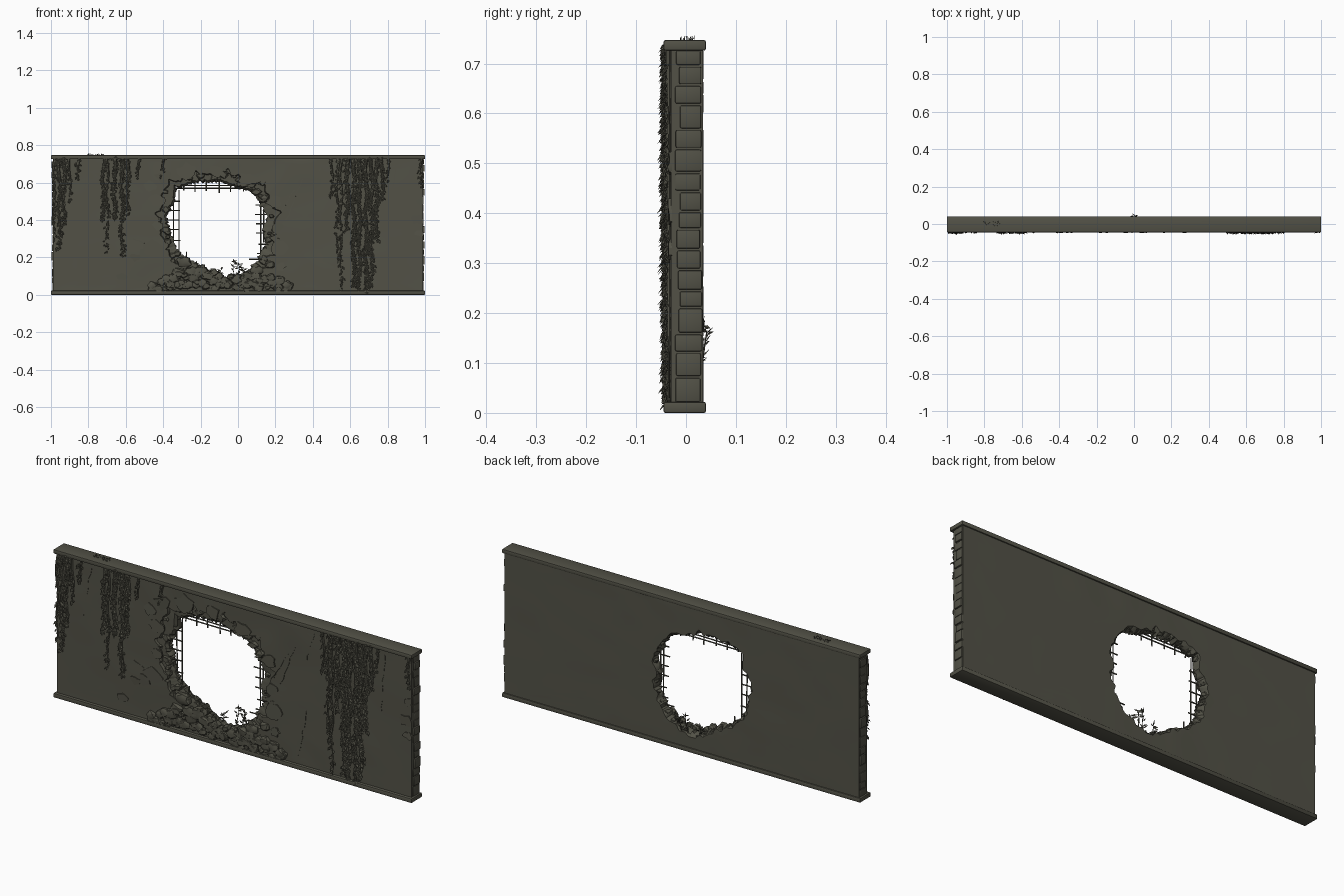
import bpy, bmesh, random
from math import sin, cos, pi, atan2, tau
from mathutils import Vector, Matrix, noise

random.seed(4)
R = random.uniform
if "Cube" in bpy.data.objects:
    bpy.data.objects.remove(bpy.data.objects["Cube"])

stone = bpy.data.materials.new("weathered olive grey")
COLOR = (0.085, 0.083, 0.062, 1)
stone.diffuse_color = COLOR
stone.use_nodes = True
stone.node_tree.nodes["Principled BSDF"].inputs["Base Color"].default_value = COLOR


def finish(bm, name, angle=0.6):
    bmesh.ops.recalc_face_normals(bm, faces=bm.faces)
    me = bpy.data.meshes.new(name)
    bm.to_mesh(me)
    bm.free()
    ob = bpy.data.objects.new(name, me)
    bpy.context.collection.objects.link(ob)
    me.materials.append(stone)
    bpy.ops.object.select_all(action="DESELECT")
    ob.select_set(True)
    bpy.context.view_layer.objects.active = ob
    bpy.ops.object.shade_smooth_by_angle(angle=angle)
    return ob


def box(bm, x0, x1, y0, y1, z0, z1, bevel=0.0):
    m = Matrix.Translation(((x0 + x1) / 2, (y0 + y1) / 2, (z0 + z1) / 2)) @ Matrix.Diagonal((x1 - x0, y1 - y0, z1 - z0, 1))
    verts = bmesh.ops.create_cube(bm, size=1, matrix=m)["verts"]
    if bevel:
        edges = {e for v in verts for e in v.link_edges}
        bmesh.ops.bevel(bm, geom=list(edges), offset=bevel, segments=2, affect="EDGES", profile=0.5)


def tube(bm, pts, r0, r1, sides=5):
    rings = []
    for i, p in enumerate(pts):
        t = (pts[min(i + 1, len(pts) - 1)] - pts[max(i - 1, 0)]).normalized()
        a = t.orthogonal().normalized()
        b = t.cross(a)
        r = r0 + (r1 - r0) * i / (len(pts) - 1)
        rings.append([bm.verts.new(p + (a * cos(k * tau / sides) + b * sin(k * tau / sides)) * r) for k in range(sides)])
    for a, b in zip(rings, rings[1:]):
        for k in range(sides):
            bm.faces.new((a[k], a[k - 1], b[k - 1], b[k]))
    bm.faces.new(rings[0])
    bm.faces.new(rings[-1])


def leaf(bm, base, direction, length, width):
    d = direction.normalized()
    side = d.cross(Vector((0, -1, 0.3))).normalized() * width
    lift = side.cross(d).normalized() * width * 0.5
    mid = base + d * length * 0.45
    b, l, r, c, t = [bm.verts.new(p) for p in (base, mid - side, mid + side, mid + lift, base + d * length)]
    for f in ((b, l, c), (b, c, r), (l, t, c), (c, t, r), (b, t, l), (b, r, t)):
        bm.faces.new(f)


def rock(bm, c, size, seed, sub=2):
    vs = bmesh.ops.create_icosphere(bm, subdivisions=sub, radius=1)["verts"]
    rot = Matrix.Rotation(R(0, tau), 3, "Y")
    for v in vs:
        q = v.co.copy()
        for k in range(3):
            q[k] = max(-0.75, min(0.75, q[k]))
        q *= 1 + 0.22 * noise.noise(q * 1.5 + Vector((seed, 0, 0)))
        q = rot @ q
        v.co = Vector(c) + Vector((q.x * size[0], q.y * size[1], q.z * size[2]))


# Breach outline
CENTRE = Vector((-0.11, 0, 0.35))
OUTLINE = [(-.33, .57), (-.22, .6), (-.1, .605), (0, .57), (.08, .55), (.12, .48), (.16, .42), (.13, .35),
           (.15, .28), (.11, .2), (.08, .15), (0, .1), (-.08, .09), (-.15, .13), (-.2, .16), (-.28, .2),
           (-.33, .25), (-.36, .33), (-.38, .42), (-.34, .5)]


def breach(ang):
    d = Vector((cos(ang), 0, sin(ang)))
    for i, (x, z) in enumerate(OUTLINE):
        px, pz = OUTLINE[i - 1]
        ax, az, ex, ez = px - CENTRE.x, pz - CENTRE.z, x - px, z - pz
        den = d.x * ez - d.z * ex
        if abs(den) < 1e-9:
            continue
        t, s = (ax * ez - az * ex) / den, (ax * d.z - az * d.x) / den
        if t > 0 and -1e-6 <= s <= 1 + 1e-6:
            return t
    return 0.25


def border(ang):
    d = Vector((cos(ang), 0, sin(ang)))
    tx = ((0.99 if d.x > 0 else -0.99) - CENTRE.x) / d.x if abs(d.x) > 1e-6 else 9
    tz = ((0.735 if d.z > 0 else 0.01) - CENTRE.z) / d.z if abs(d.z) > 1e-6 else 9
    return min(tx, tz)


# Wall slab: rings from the outer edge through the breach and back
angles = [i * tau / 220 - pi for i in range(220)]
angles += [atan2(z - CENTRE.z, x - CENTRE.x) for x in (-.99, .99) for z in (.01, .735)]
angles.sort()
bm = bmesh.new()
columns = []
for a in angles:
    d = Vector((cos(a), 0, sin(a)))
    h, o = breach(a), border(a)
    n1 = noise.noise(d * 9) * 0.02
    n2 = noise.noise(d * 22 + Vector((5, 5, 5))) * 0.018
    rim = min(h + 0.055 + 2 * n1 + n2, o * 0.93)
    path = [(o + (rim - o) * k / 10, -0.03, 0.003) for k in range(11)]
    path += [(rim - 0.006, -0.018, 0.005), (h + 0.012 + n2, -0.016, 0.01), (h + n2, -0.006, 0.004),
             (h + n2 + 0.004, 0.018, 0.004), (h + 0.012 - n1, 0.034, 0)]
    path += [(h + 0.012 - n1 + (o - h - 0.012 + n1) * k / 10, 0.034, 0.0015) for k in range(1, 11)]
    col = []
    for r, y, amp in path:
        p = CENTRE + d * r
        p.y = y + (noise.noise(p * 7 + Vector((0, y * 90, 0))) * amp if r < o - 1e-4 else 0)
        col.append(bm.verts.new(p))
    columns.append(col)
for i, col in enumerate(columns):
    prev = columns[i - 1]
    for k in range(len(col)):
        bm.faces.new((prev[k - 1], prev[k], col[k], col[k - 1]))
finish(bm, "wall")

# Coping and plinth
for name, z0, z1 in (("top_coping", 0.726, 0.747), ("bottom_plinth", 0, 0.022)):
    bm = bmesh.new()
    box(bm, -1, 1, -0.045, 0.04, z0, z1, 0.004)
    finish(bm, name)

# Brick ends
bm = bmesh.new()
for s in (-1, 1):
    z = 0.022
    while z < 0.7:
        h = R(0.03, 0.05)
        x0, x1 = sorted((s * 0.975, s * R(0.992, 0.998)))
        box(bm, x0, x1, R(-0.022, -0.012), R(0.028, 0.033), z, min(z + h, 0.726), 0.003)
        z += h + 0.004
finish(bm, "end_bricks")

# Broken masonry around the breach
bm = bmesh.new()
for i in range(85):
    a = R(0, tau)
    r = breach(a) + R(0.012, 0.075)
    s = R(0.011, 0.025)
    rock(bm, (CENTRE.x + cos(a) * r, R(-0.02, -0.012), CENTRE.z + sin(a) * r), (s * 1.4, 0.016, s), i, 1)
for i in range(34):
    a = i * tau / 34
    r = breach(a) + 0.012
    rock(bm, (CENTRE.x + cos(a) * r, 0.012, CENTRE.z + sin(a) * r), (R(.014, .024), 0.02, R(.012, .02)), i + 99, 1)
finish(bm, "broken_masonry", 0.4)

# Fallen rubble heaped below the breach
bm = bmesh.new()
for i in range(120):
    x = R(-0.46, 0.28)
    top = 0.02 + 0.17 * max(0, 1 - abs(x + 0.09) / 0.4) ** 0.8
    z = R(0.02, min(top, 0.1 if -0.12 < x < 0.1 else 0.16))
    s = R(0.012, 0.03)
    rock(bm, (x, -0.03, z + s * 0.3), (s * 1.25, R(0.012, 0.022), s), i)
for i, (x, z, s) in enumerate([(-.29, .175, .04), (-.2, .13, .038), (-.32, .12, .035), (-.24, .09, .036), (.1, .13, .035),
                               (-.12, .085, .03), (.14, .08, .035), (.04, .085, .03), (-.38, .07, .03), (.17, .16, .028)]):
    rock(bm, (x, -0.022, z), (s * 1.2, 0.026, s * 0.85), i * 3)
finish(bm, "rubble", 0.45)

# Flaking plaster
bm = bmesh.new()
FLAKES = [(-.45, .25, .06), (-.5, .22, .04), (-.43, .5, .05), (-.4, .63, .05), (-.27, .66, .06), (-.12, .66, .05),
          (.05, .62, .05), (.19, .5, .05), (.21, .36, .04), (.22, .25, .05), (-.47, .58, .04), (.23, .15, .03),
          (-.43, .37, .035), (.96, .4, .04), (.98, .5, .03), (.97, .33, .03), (-.55, .2, .03), (-.62, .1, .03)]
for x, z, s in FLAKES:
    vs = []
    for k in range(11):
        r = s * R(0.55, 1.1)
        vs.append(bm.verts.new((min(x + cos(k * tau / 11) * r, 0.992), -0.028, z + sin(k * tau / 11) * r * 0.8)))
    face = bm.faces.new(vs)
    new = bmesh.ops.extrude_face_region(bm, geom=[face])["geom"]
    for v in new:
        if isinstance(v, bmesh.types.BMVert):
            v.co.y = -0.034 + R(-0.004, 0.002)
finish(bm, "plaster_flakes", 0.3)

# Cracks as thin raised ridges
bm = bmesh.new()
for x0, z0, x1, z1 in [(.26, .4, .36, .66), (.22, .42, .3, .56), (-.56, .3, -.42, .24), (-.8, .7, -.84, .45),
                       (.84, .7, .82, .4), (.4, .3, .36, .05), (-.62, .62, -.6, .4), (.45, .7, .4, .55)]:
    pts = [Vector((x0 + (x1 - x0) * k / 9 + R(-.006, .006), -0.03, z0 + (z1 - z0) * k / 9)) for k in range(10)]
    tube(bm, pts, 0.0025, 0.001, 4)
finish(bm, "cracks")

# Rebar mesh, mostly along the rim of the breach
bm = bmesh.new()


def bar(x0, z0, x1, z1, y=0.006, r=0.0032):
    pts = [Vector((x0 + (x1 - x0) * t, y + R(-.002, .002), z0 + (z1 - z0) * t)) for t in (0, .33, .66, 1)]
    tube(bm, pts, r, r, 6)


bar(-.345, .22, -.345, .57)
bar(-.315, .2, -.315, .56)
bar(.122, .16, .122, .52)
bar(.138, .28, .138, .46)
bar(-.35, .57, .08, .57)
bar(-.33, .585, .02, .585)
for z in (.24, .29, .35, .4, .45, .5):
    bar(-.4, z, R(-.325, -.3), z, 0)
    bar(R(.09, .11), z - .02, .18, z - .02, 0)
for x in (-.29, -.23, -.17, -.1, -.04, .03):
    bar(x, R(.54, .56), x, .63, 0)
bar(-.28, .15, -.275, .23)
bar(.06, .19, .14, .19)
finish(bm, "rebar")

# Hanging ivy: wavy stems covered in pointed leaves
stems, leaves = bmesh.new(), bmesh.new()
STRANDS = [(-.985, .3, 1), (-.955, .25, 2), (-.93, .38, 2), (-.9, .5, 1), (-.85, .62, 1), (-.72, .4, 2), (-.7, .24, 1),
           (-.66, .42, 3), (-.62, .22, 2), (-.59, .44, 2), (-.53, .62, 1), (.5, .52, 1), (.53, .2, 1), (.55, .03, 1),
           (.585, .36, 3), (.62, .06, 3), (.65, .03, 3), (.685, .03, 3), (.715, .05, 3), (.74, .3, 3), (.77, .52, 2),
           (.8, .62, 1), (-.4, .64, 1), (.98, .58, 1)]
for x, end, dense in STRANDS:
    ph = R(0, tau)
    count = int((0.73 - end) / 0.02) + 2
    pts = []
    for k in range(count):
        z = 0.73 + (end - 0.73) * k / (count - 1)
        pts.append(Vector((x + 0.006 * sin(z * 28 + ph), -0.034, z)))
    tube(stems, pts, 0.006 + dense * 0.0015, 0.0015)
    for p in pts:
        for k in range(dense * 2 + (dense > 1)):
            base = p + Vector((R(-.009, .009), R(-.008, 0), R(-.01, .01)))
            base.x = max(-.985, min(.985, base.x))
            leaf(leaves, base, Vector((R(-.6, .6), R(-.6, -.1), R(-1, -.4))), R(.014, .024), R(.004, .008))
finish(stems, "ivy_stems")
finish(leaves, "ivy_leaves", 0.3)

# Weeds in the breach and a grass tuft on the coping
bm = bmesh.new()
for x, y, h in [(-.1, .01, .05), (-.03, .025, .1), (.0, .03, .08), (.04, .01, .06), (.07, 0, .04)]:
    tip = Vector((x + R(-.012, .012), y + .012, .085 + h))
    foot = Vector((x, y, .085))
    tube(bm, [foot, foot.lerp(tip, .5) + Vector((.003, 0, 0)), tip], .0025, .001)
    for k in range(12):
        leaf(bm, foot.lerp(tip, R(0.1, 1)), Vector((R(-1, 1), R(-.5, .7), R(-.2, .9))), R(.018, .03), .004)
for k in range(32):
    base = Vector((-.76 + R(-.045, .045), R(-.012, .018), .745))
    leaf(bm, base, Vector((R(-.7, .7), R(-.4, .4), 1)), R(.008, .012), .002)
finish(bm, "weeds", 0.3)
